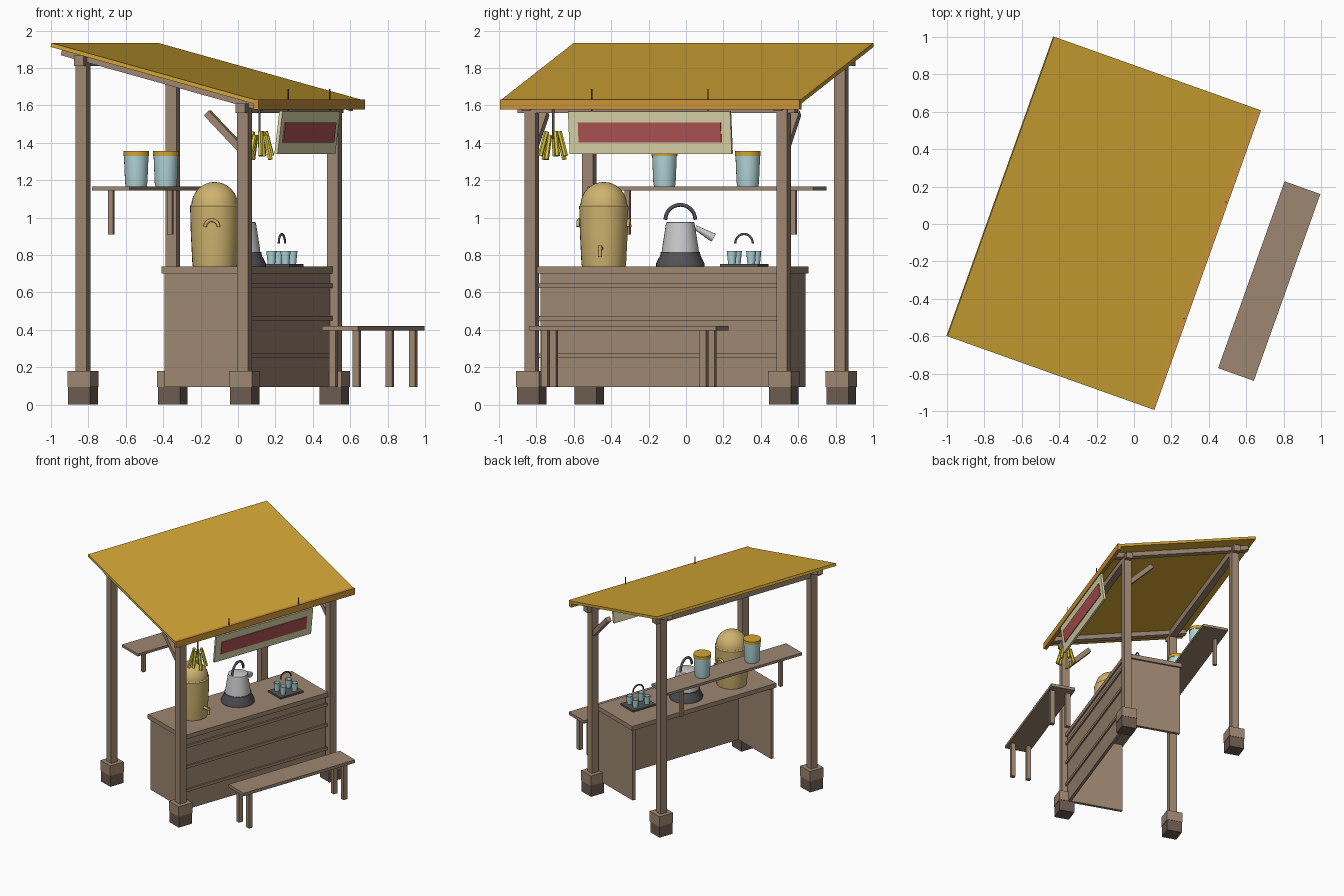
import bpy, bmesh, math
from mathutils import Matrix, Vector

if "Cube" in bpy.data.objects:
    bpy.data.objects.remove(bpy.data.objects["Cube"])

# The stall is built square to the axes (front = -y) and turned at the end
TURN = math.radians(70.4)
MID = -0.05            # middle of the stall along its length
parts = []


def mat(name, r, g, b):
    m = bpy.data.materials.new(name)
    m.diffuse_color = (r, g, b, 1)
    m.use_nodes = True
    m.node_tree.nodes["Principled BSDF"].inputs["Base Color"].default_value = m.diffuse_color
    return m


WOOD = mat("wood", .34, .24, .165)
STONE = mat("footing", .15, .105, .08)
AMBER = mat("amber", .65, .38, .035)
ORANGE = mat("orange", .6, .29, .04)
BRASS = mat("brass", .62, .45, .16)
GLASS = mat("glass", .45, .68, .7)
DARK = mat("dark_metal", .09, .09, .1)
STEEL = mat("steel", .6, .6, .61)
CREAM = mat("cream", .74, .7, .42)
RED = mat("red", .45, .09, .09)
YELLOW = mat("yellow", .72, .58, .05)


def finish(name, bm, m, matrix, smooth=False):
    me = bpy.data.meshes.new(name)
    bmesh.ops.recalc_face_normals(bm, faces=bm.faces)
    bm.to_mesh(me)
    bm.free()
    me.materials.append(m)
    if smooth:
        for p in me.polygons:
            p.use_smooth = True
        me.set_sharp_from_angle(angle=math.radians(35))
    ob = bpy.data.objects.new(name, me)
    bpy.context.collection.objects.link(ob)
    ob.matrix_basis = matrix
    parts.append(ob)
    return ob


def box(name, centre, size, m=WOOD, tilt=0):
    bm = bmesh.new()
    bmesh.ops.create_cube(bm, size=1)
    bmesh.ops.scale(bm, vec=size, verts=bm.verts)
    return finish(name, bm, m, Matrix.Translation(centre) @ Matrix.Rotation(tilt, 4, 'X'))


def span(name, x, y, z, m=WOOD):
    """Box given by its (min, max) on each axis."""
    return box(name, [(a + b) / 2 for a, b in (x, y, z)], [b - a for a, b in (x, y, z)], m)


def rod(name, p, q, r1, r2, m, sides=12, smooth=True):
    p, q = Vector(p), Vector(q)
    bm = bmesh.new()
    bmesh.ops.create_cone(bm, cap_ends=True, segments=sides, radius1=r1, radius2=r2, depth=(q - p).length)
    rot = (q - p).to_track_quat('Z', 'Y').to_matrix().to_4x4()
    return finish(name, bm, m, Matrix.Translation((p + q) / 2) @ rot, smooth)


def lathe(name, at, profile, m, sides=24):
    bm = bmesh.new()
    vs = [bm.verts.new((r, 0, z)) for r, z in profile]
    es = [bm.edges.new(e) for e in zip(vs, vs[1:])]
    bmesh.ops.spin(bm, geom=vs + es, cent=(0, 0, 0), axis=(0, 0, 1), angle=2 * math.pi, steps=sides)
    bmesh.ops.remove_doubles(bm, verts=bm.verts, dist=1e-5)
    return finish(name, bm, m, Matrix.Translation(at), True)


def arch(name, at, radius, tube, m, turn=0):
    """Half ring standing in the local xz plane."""
    cu = bpy.data.curves.new(name, 'CURVE')
    cu.dimensions = '3D'
    cu.bevel_depth = tube
    cu.bevel_resolution = 2
    cu.use_fill_caps = True
    sp = cu.splines.new('POLY')
    sp.points.add(14)
    for i, p in enumerate(sp.points):
        a = math.pi * i / 14
        p.co = (radius * math.cos(a), 0, radius * math.sin(a), 1)
    cu.materials.append(m)
    ob = bpy.data.objects.new(name, cu)
    bpy.context.collection.objects.link(ob)
    ob.matrix_basis = Matrix.Translation(at) @ Matrix.Rotation(turn, 4, 'Z')
    parts.append(ob)


# Posts, footings, rafters and braces
SLOPE = math.atan(.263)


def roof_z(y):
    return 1.935 - .263 * (.741 - y)


for side in (-1, 1):
    x = MID + side * .715
    for row, y, top in (("front", -.31, 1.61), ("back", .607, 1.86)):
        box(row + "_footing_base", (x, y, .047), (.124, .124, .094), STONE)
        box(row + "_footing_block", (x, y, .137), (.13, .13, .086))
        box(row + "_post", (x, y, (.18 + top) / 2), (.062, .062, top - .18))
    box("rafter", (x, .155, roof_z(.155) - .043), (.05, 1.13 / math.cos(SLOPE), .038), WOOD, SLOPE)
    box("brace", (x, -.195, 1.463), (.04, .27, .038), WOOD, math.radians(45))
box("front_beam", (MID, -.31, 1.585), (1.57, .055, .05))
box("back_beam", (MID, .607, 1.838), (1.57, .055, .056))

# Sloping roof and its front edge board
box("roof", (MID, .161, roof_z(.161) - .012), (1.70, 1.16 / math.cos(SLOPE), .022), AMBER, SLOPE)
span("roof_edge_board", (-.9, .8), (-.436, -.408), (1.577, 1.632), ORANGE)

# Counter: top, sides, front and battens, open at the back
span("counter_top", (-.735, .635), (-.31, .173), (.7, .737))
span("counter_front", (-.72, .62), (-.3, -.275), (.095, .7))
for x in (-.72, .595):
    span("counter_side", (x, x + .025), (-.3, .16), (.095, .7))
for z in (.26, .461, .635):
    span("counter_batten", (-.73, .63), (-.312, -.3), (z - .012, z + .012))

# Bench
span("bench_seat", (-.575, .485), (-.885, -.682), (.395, .42))
for x in (-.495, .405):
    for y in (-.85, -.718):
        box("bench_leg", (x, y, .245), (.036, .036, .3))

# Back shelf with supports and jars
span("shelf", (-.69, .59), (.37, .583), (1.144, 1.165))
for x in (-.521, .421):
    box("shelf_support", (x, .534, 1.027), (.028, .028, .236))
for x in (-.291, .182):
    lathe("jar", (x, .474, 1.165), [(0, 0), (.056, 0), (.06, .02), (.066, .165), (0, .165)], GLASS)
    lathe("jar_lid", (x, .474, 1.328), [(0, 0), (.069, 0), (.069, .027), (0, .027)], AMBER)

# Tea urn with dome, tap and side handles, turned a little on the counter
ux, uy, ut = -.456, -.03, math.radians(13)
lathe("urn_body", (ux, uy, .737), [(0, 0), (.117, 0), (.12, .02), (.128, .18), (.132, .325), (.126, .332), (0, .332)], BRASS)
lathe("urn_dome", (ux, uy, 1.065), [(.125 * math.cos(a * math.pi / 16), .125 * math.sin(a * math.pi / 16)) for a in range(8)] + [(0, .125)], BRASS)
front = Vector((math.sin(ut), -math.cos(ut), 0))
right = Vector((math.cos(ut), math.sin(ut), 0))
urn = Vector((ux, uy, 0))
up = Vector((0, 0, 1))
rod("urn_tap", urn + front * .11 + up * .835, urn + front * .18 + up * .835, .011, .011, BRASS)
rod("urn_tap_nozzle", urn + front * .172 + up * .79, urn + front * .172 + up * .85, .01, .01, BRASS)
for s in (-1, 1):
    arch("urn_handle", urn + right * s * .135 + up * .95, .036, .009, BRASS, ut + math.pi / 2)

# Burner and kettle
kx, ky, kt = -.022, -.029, math.radians(22)
lathe("burner", (kx, ky, .737), [(0, 0), (.13, 0), (.13, .018), (.108, .06), (.106, .078), (0, .078)], DARK)
lathe("kettle_body", (kx, ky, .813), [(0, 0), (.1, 0), (.098, .02), (.076, .16), (.07, .163), (0, .163)], STEEL)
arch("kettle_handle", (kx, ky, .988), .08, .01, DARK, kt)
kdir = Vector((math.cos(kt), math.sin(kt), 0))
kettle = Vector((kx, ky, 0))
rod("kettle_spout", kettle + kdir * .08 + up * .947, kettle + kdir * .178 + up * .892, .012, .024, STEEL)

# Tray with cups and a carrying hoop
tx, ty = .371, -.117
box("tray", (tx, ty, .744), (.216, .166, .014), DARK)
for dx in (-.055, .055):
    for dy in (-.04, .04):
        lathe("cup", (tx + dx, ty + dy, .751), [(0, 0), (.02, 0), (.027, .07), (.023, .07), (.018, .01), (0, .01)], GLASS, 16)
arch("tray_hoop", (tx, ty, .862), .05, .006, DARK)

# Hanging sign, tilted slightly downwards
tilt = math.radians(7)
box("sign_board", (-.055, -.413, 1.455), (.92, .018, .23), CREAM, tilt)
box("sign_panel", (-.055, -.424, 1.455), (.81, .008, .108), RED, tilt)
for s in (-1, 1):
    rod("sign_hanger", (-.055 + s * .33, -.422, 1.55), (-.055 + s * .33, -.422, 1.688), .004, .004, DARK, 8)

# Bunch of bananas on a string
bx, by = -.63, -.346
rod("banana_string", (bx, by, 1.42), (bx, by, 1.585), .006, .006, WOOD, 8)
for i in range(7):
    a = 2 * math.pi * i / 7
    c, s = math.cos(a), math.sin(a)
    z = 1.46 - .02 * (i % 2)
    rod("banana", (bx + .035 * c, by + .035 * s, z), (bx + .07 * c, by + .07 * s, z - .13), .013, .014, YELLOW, 6, False)

# Turn the whole stall
R = Matrix.Rotation(TURN, 4, 'Z')
for ob in parts:
    ob.matrix_basis = R @ ob.matrix_basis
